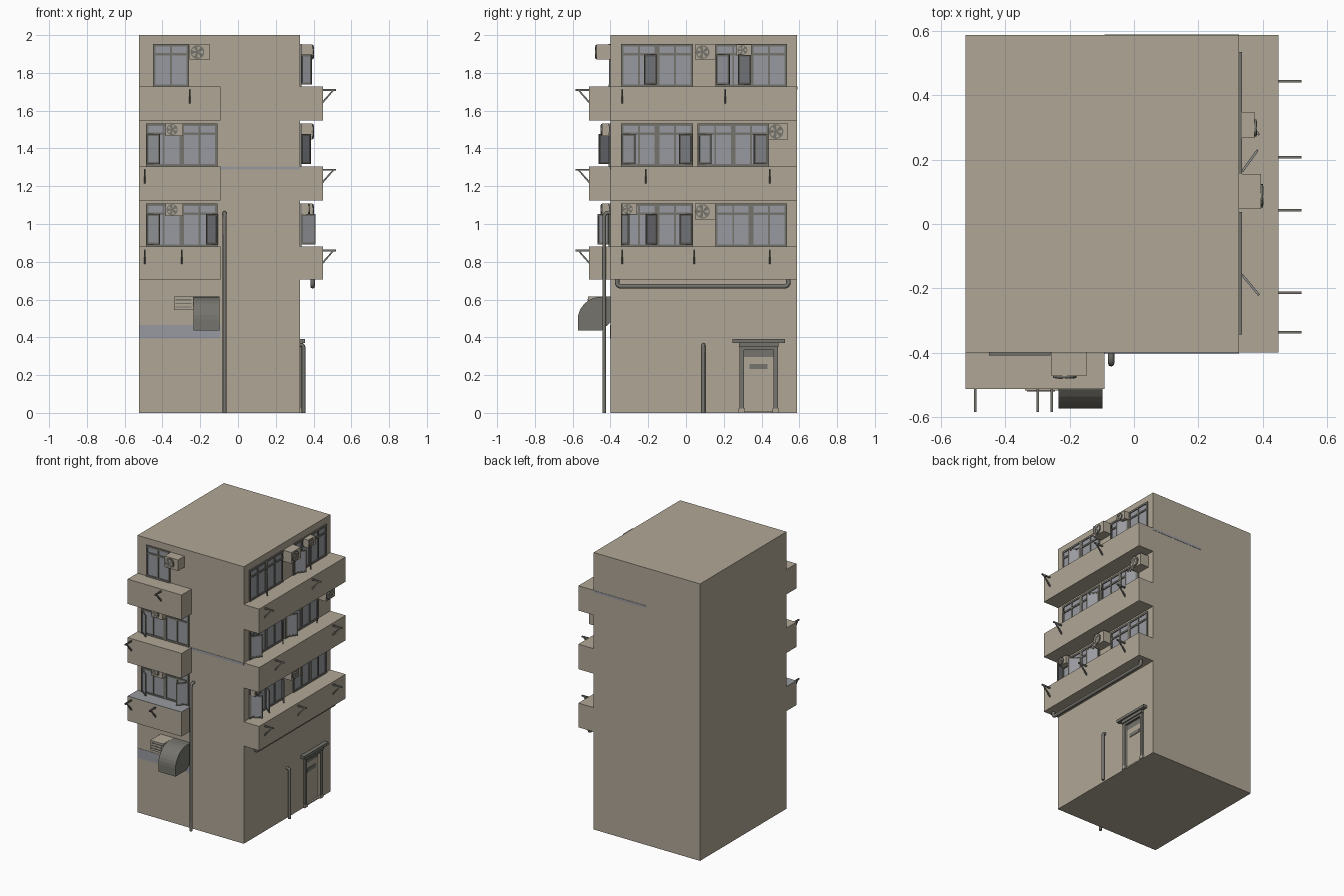
import bpy, bmesh, math
from mathutils import Matrix, Vector

if "Cube" in bpy.data.objects:
    bpy.data.objects.remove(bpy.data.objects["Cube"])

X0, X1, Y0, Y1 = -0.523, 0.327, -0.40, 0.587      # main block footprint
BX, BY = 0.449, -0.513                            # balcony fronts


def material(name, rgb):
    m = bpy.data.materials.new(name)
    m.diffuse_color = (*rgb, 1)
    m.use_nodes = True
    m.node_tree.nodes["Principled BSDF"].inputs["Base Color"].default_value = m.diffuse_color
    return m


MATS = [material("wall_tan", (0.435, 0.388, 0.307)),
        material("metal_grey", (0.178, 0.174, 0.153)),
        material("glass_grey", (0.315, 0.323, 0.350))]
WALL, METAL, GLASS = 0, 1, 2

# Wall frames: local (u along wall, w outward, z up)
FRONT = Matrix(((1, 0, 0, 0), (0, -1, 0, Y0), (0, 0, 1, 0), (0, 0, 0, 1)))
RIGHT = Matrix(((0, 1, 0, X1), (1, 0, 0, 0), (0, 0, 1, 0), (0, 0, 0, 1)))
BACK = Matrix(((1, 0, 0, 0), (0, 1, 0, Y1), (0, 0, 1, 0), (0, 0, 0, 1)))
WORLD = Matrix.Identity(4)


def finish(name, bm, M):
    bm.transform(M)
    bmesh.ops.recalc_face_normals(bm, faces=bm.faces)
    me = bpy.data.meshes.new(name)
    bm.to_mesh(me)
    bm.free()
    for m in MATS:
        me.materials.append(m)
    ob = bpy.data.objects.new(name, me)
    bpy.context.collection.objects.link(ob)
    return ob


def add_box(bm, u0, u1, w0, w1, z0, z1, mat=WALL):
    c = Vector(((u0 + u1) / 2, (w0 + w1) / 2, (z0 + z1) / 2))
    S = Matrix.Diagonal((u1 - u0, w1 - w0, z1 - z0, 1))
    vs = bmesh.ops.create_cube(bm, size=1, matrix=Matrix.Translation(c) @ S)["verts"]
    for f in {f for v in vs for f in v.link_faces}:
        f.material_index = mat


def add_prism(bm, profile, u0, u1, mat):
    """(w, z) outline extruded along u"""
    a = [bm.verts.new((u0, w, z)) for w, z in profile]
    b = [bm.verts.new((u1, w, z)) for w, z in profile]
    n = len(a)
    fs = [bm.faces.new(a), bm.faces.new(b[::-1])]
    fs += [bm.faces.new((a[i], b[i], b[(i + 1) % n], a[(i + 1) % n])) for i in range(n)]
    for f in fs:
        f.material_index = mat


def boxes(name, M, *items):
    bm = bmesh.new()
    for it in items:
        add_box(bm, *it)
    return finish(name, bm, M)


def window(name, M, u0, z0, z1, units=2):
    """Framed two-leaf units with a transom row"""
    bm = bmesh.new()
    zt, u1 = z1 - 0.06, u0 + 0.19 * units
    add_box(bm, u0, u1, 0, 0.003, z0, z1, GLASS)
    for a, b in ((z0, z0 + 0.012), (zt, zt + 0.012), (z1 - 0.013, z1)):
        add_box(bm, u0, u1, 0, 0.009, a, b, METAL)
    for i in range(units):
        a = u0 + 0.19 * i
        for p, q in ((a, a + 0.013), (a + 0.09, a + 0.1), (a + 0.177, a + 0.19)):
            add_box(bm, p, q, 0, 0.0085, z0, z1, METAL)
    finish(name, bm, M)


def sash(M, hinge, side, z0, z1, angle=40):
    """Open casement leaf, side = direction of its free edge"""
    zb, zt, L = z0 + 0.012, z1 - 0.055, 0.083
    bm = bmesh.new()
    add_box(bm, 0.005, L - 0.005, 0.002, 0.005, zb, zt, GLASS)
    for a, b in ((0, 0.01), (L - 0.01, L)):
        add_box(bm, a, b, 0, 0.007, zb, zt, METAL)
    for a, b in ((zb, zb + 0.01), (zt - 0.01, zt)):
        add_box(bm, 0.01, L - 0.01, 0, 0.007, a, b, METAL)
    T = Matrix.Translation((hinge, 0.006, 0)) @ Matrix.Diagonal((side, 1, 1, 1))
    finish("open_casement", bm, M @ T @ Matrix.Rotation(math.radians(angle), 4, 'Z'))


def air_con(M, u0, u1, z0, z1, depth):
    """Outdoor unit box with a round fan"""
    bm = bmesh.new()
    add_box(bm, u0, u1, 0, depth, z0, z1, WALL)
    r = (z1 - z0) * 0.46
    C = Matrix.Translation((u0 + (u1 - u0) * 0.38, depth, (z0 + z1) / 2)) @ Matrix.Rotation(math.pi / 2, 4, 'X')
    vs = bmesh.ops.create_cone(bm, cap_ends=True, segments=16, radius1=r, radius2=r, depth=0.012, matrix=C)["verts"]
    for f in {f for v in vs for f in v.link_faces}:
        f.material_index = METAL
    for i in range(5):                                   # fan blades
        pts = [(0.2, 0), (0.8, -0.25), (0.8, 0.25)]
        R = C @ Matrix.Rotation(i * math.tau / 5, 4, 'Z')
        lo = [bm.verts.new(R @ Vector((x * r, y * r, 0.0055))) for x, y in pts]
        hi = [bm.verts.new(R @ Vector((x * r, y * r, -0.008))) for x, y in pts]
        bm.faces.new(lo), bm.faces.new(hi)
        for k in range(3):
            bm.faces.new((lo[k], hi[k], hi[(k + 1) % 3], lo[(k + 1) % 3]))
    finish("air_conditioner", bm, M)


def bracket(M, u, w, z):
    """Rod with a diagonal strut on a balcony face"""
    bm = bmesh.new()
    add_box(bm, u - 0.004, u + 0.004, w, w + 0.071, z - 0.005, z + 0.005, METAL)
    add_prism(bm, [(w, z - 0.072), (w, z - 0.058), (w + 0.052, z), (w + 0.062, z)], u - 0.004, u + 0.004, METAL)
    finish("drying_bracket", bm, M)


def pipe(name, pts, r=0.01, bend=0.022):
    """Round pipe through points with rounded corners"""
    P = [Vector(p) for p in pts]
    path = [P[0]]
    for a, b, c in zip(P, P[1:], P[2:]):
        s, e = b + (a - b).normalized() * bend, b + (c - b).normalized() * bend
        path += [s * (1 - t) ** 2 + b * 2 * t * (1 - t) + e * t * t for t in (0, 0.25, 0.5, 0.75, 1)]
    path.append(P[-1])
    cu = bpy.data.curves.new(name, 'CURVE')
    cu.dimensions, cu.bevel_depth, cu.bevel_resolution, cu.use_fill_caps = '3D', r, 2, True
    sp = cu.splines.new('POLY')
    sp.points.add(len(path) - 1)
    for p, v in zip(sp.points, path):
        p.co = (*v, 1)
    cu.materials.append(MATS[METAL])
    bpy.context.collection.objects.link(bpy.data.objects.new(name, cu))


# Main block with recessed shutter and door openings
body = boxes("building_block", WORLD, (X0, X1, Y0, Y1, 0, 2))
cutter = boxes("opening_cutter", RIGHT, (-0.265, 0.065, -0.03, 0.05, 0.01, 0.367),
               (0.305, 0.465, -0.025, 0.05, 0.01, 0.337))
cutter.hide_render = True
cutter.hide_viewport = True
cut = body.modifiers.new("openings", 'BOOLEAN')
cut.operation, cut.object, cut.solver = 'DIFFERENCE', cutter, 'EXACT'

# Balconies, one front and one right on each upper floor
FLOORS = [(0.705, 0.88, 1.108), (1.125, 1.305, 1.532), (1.548, 1.727, 1.952)]
for zb, zt, _ in FLOORS:
    boxes("front_balcony", WORLD, (X0, -0.092, BY, Y0, zb, zt))
    boxes("right_balcony", WORLD, (X1, BX, Y0, Y1, zb, zt))

# Windows
for i, (_, z0, z1) in enumerate(FLOORS):
    if i == 2:
        window("front_window", FRONT, -0.45, z0, z1, 1)
    else:
        window("front_window", FRONT, -0.488, z0, z1)
    window("right_window_a", RIGHT, -0.343, z0, z1)
    window("right_window_b", RIGHT, 0.06 if i == 1 else 0.155, z0, z1)

# Open casements: (frame, floor, hinge, side, angle)
for M, i, h, s, a in [
        (FRONT, 0, -0.478, 1, 38), (FRONT, 0, -0.112, -1, 45),
        (FRONT, 1, -0.478, 1, 38), (RIGHT, 0, -0.335, 1, 65),
        (RIGHT, 0, -0.16, -1, 50), (RIGHT, 0, 0.028, -1, 40),
        (RIGHT, 1, -0.335, 1, 35), (RIGHT, 1, 0.03, -1, 35),
        (RIGHT, 1, 0.068, 1, 35), (RIGHT, 1, 0.43, -1, 30),
        (RIGHT, 2, -0.16, -1, 40), (RIGHT, 2, 0.165, 1, 36),
        (RIGHT, 2, 0.338, -1, 40)]:
    sash(M, h, s, FLOORS[i][1], FLOORS[i][2], a)

# Air conditioners
for args in [(FRONT, -0.256, -0.148, 1.87, 1.95, 0.073),
             (FRONT, -0.385, -0.29, 1.467, 1.532, 0.045),
             (FRONT, -0.385, -0.29, 1.043, 1.108, 0.045),
             (RIGHT, 0.047, 0.155, 1.87, 1.95, 0.068),
             (RIGHT, 0.268, 0.348, 1.892, 1.95, 0.047),
             (RIGHT, 0.438, 0.54, 1.447, 1.532, 0.068),
             (RIGHT, 0.047, 0.155, 1.025, 1.108, 0.068),
             (RIGHT, -0.338, -0.26, 1.05, 1.108, 0.047)]:
    air_con(*args)

# Drying brackets
for i, z in enumerate((0.86, 1.287, 1.71)):
    for u in ((-0.493, -0.299), (-0.493,), (-0.256,))[i]:
        bracket(FRONT, u, Y0 - BY, z)
    for u in ((-0.337, 0.043, 0.443), (-0.214, 0.443), (-0.337, 0.208))[i]:
        bracket(RIGHT, u, BX - X1, z)

# Pipes
pipe("front_drain_pipe", [(-0.071, -0.433, 0), (-0.071, -0.433, 1.06), (-0.071, Y0, 1.06)])
pipe("right_drain_pipe", [(0.347, 0.092, 0), (0.347, 0.092, 0.36), (X1, 0.092, 0.36)], 0.01, 0.014)
pipe("balcony_pipe", [(0.395, -0.365, 0.71), (0.395, -0.365, 0.67), (0.395, 0.542, 0.67), (0.395, 0.542, 0.71)], 0.012)

# Curved vent hood and louvred duct on the front wall
bm = bmesh.new()
arc = [(0.045 + 0.128 * math.sin(t), 0.495 + 0.12 * math.cos(t)) for t in [k * math.pi / 16 for k in range(9)]]
add_prism(bm, [(0, 0.615)] + arc + [(0.173, 0.437), (0.045, 0.437), (0, 0.48)], -0.235, -0.098, METAL)
finish("vent_hood", bm, FRONT)
boxes("vent_duct", FRONT, (-0.338, -0.235, 0, 0.118, 0.545, 0.615),
      *[(-0.332, -0.245, 0.116, 0.121, z, z + 0.006, METAL) for z in (0.558, 0.577, 0.596)])

# Thin painted bands
boxes("lower_front_band", FRONT, (X0, -0.092, 0, 0.002, 0.395, 0.465, GLASS))
boxes("upper_front_band", FRONT, (-0.092, X1, 0, 0.002, 1.288, 1.305, GLASS))
boxes("back_band", BACK, (-0.092, X1, 0, 0.002, 1.712, 1.727, GLASS))
boxes("balcony_floor", WORLD, (X0, -0.092, BY, Y0, 0.879, 0.882, GLASS))

# Roller shutter
boxes("roller_shutter", RIGHT, (-0.265, 0.065, -0.03, -0.022, 0.01, 0.367, METAL),
      (-0.265, 0.065, -0.025, -0.018, 0.255, 0.278, GLASS))

# Entrance door, surround and canopy
boxes("door_surround", RIGHT, (0.283, 0.308, 0, 0.01, 0.02, 0.35, METAL),
      (0.462, 0.487, 0, 0.01, 0.02, 0.35, METAL), (0.308, 0.462, 0, 0.01, 0.332, 0.35, METAL),
      (0.278, 0.312, 0, 0.012, 0, 0.022), (0.458, 0.492, 0, 0.012, 0, 0.022))
boxes("door_transom", RIGHT, (0.305, 0.465, -0.025, -0.012, 0.297, 0.337, METAL))
boxes("door_leaf", RIGHT, (0.305, 0.465, -0.025, -0.012, 0.01, 0.297),
      (0.335, 0.432, -0.013, -0.008, 0.232, 0.258, METAL))
boxes("door_canopy", RIGHT, (0.245, 0.523, 0, 0.029, 0.37, 0.39, METAL),
      (0.28, 0.49, 0, 0.018, 0.348, 0.37, METAL))
